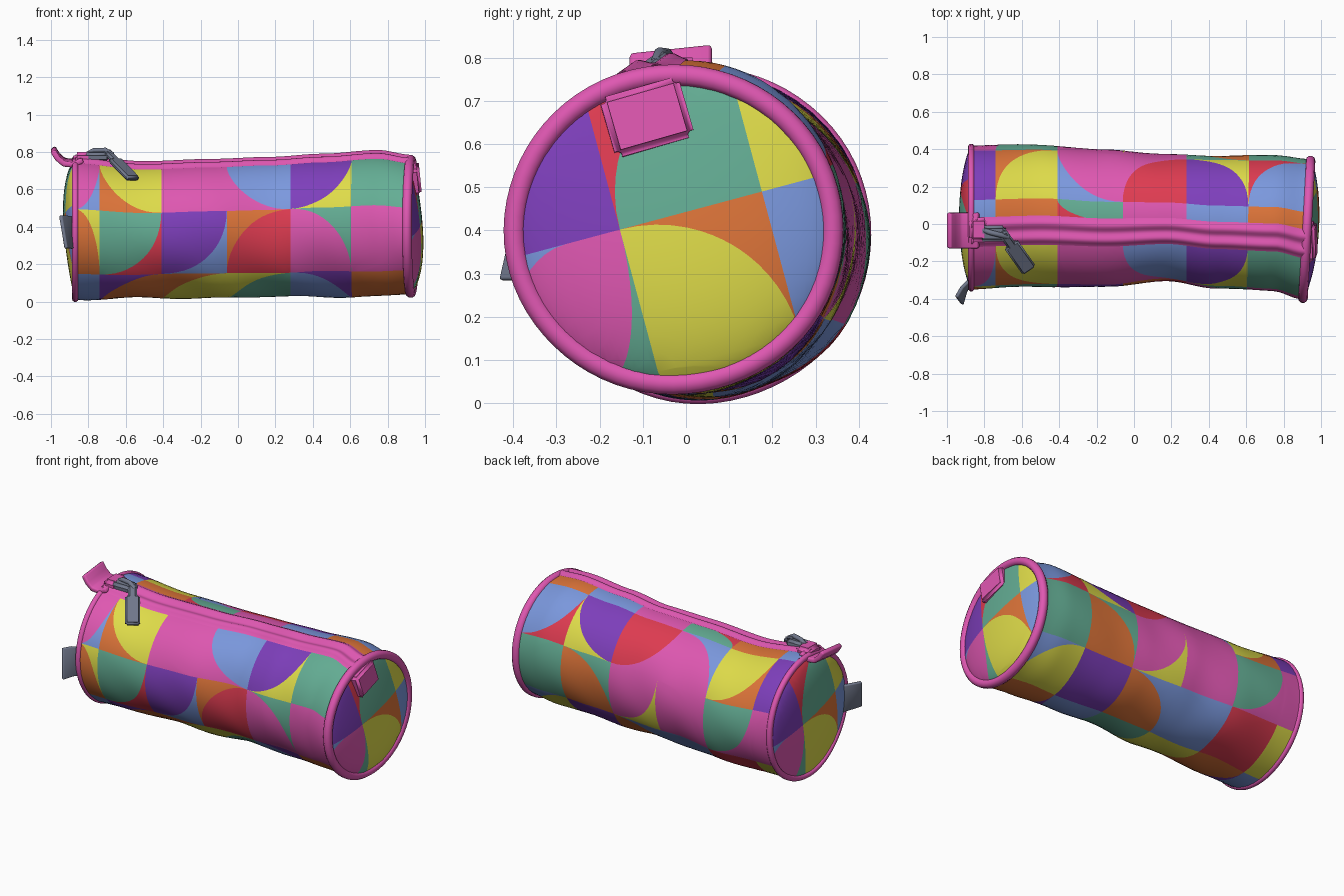
import bpy, bmesh, math
from mathutils import Vector

if "Cube" in bpy.data.objects:
    bpy.data.objects.remove(bpy.data.objects["Cube"], do_unlink=True)

# ---- flat colours, keyed by a letter ----
PALETTE = {
    "m": ("pink", "de58b0"), "y": ("yellow", "dedb4b"), "g": ("green", "64ac93"),
    "b": ("blue", "7a97dd"), "p": ("purple", "7d41ba"), "r": ("red", "de3e52"),
    "o": ("orange", "dd743c"), "k": ("grey", "70778a"),
}
KEYS = list(PALETTE)
MATS = {}
for key, (title, code) in PALETTE.items():
    rgb = [(c / 255) ** 2.2 for c in bytes.fromhex(code)]
    mat = bpy.data.materials.new(title)
    mat.use_nodes = True
    mat.diffuse_color = (*rgb, 1)
    bsdf = next(n for n in mat.node_tree.nodes if n.type == "BSDF_PRINCIPLED")
    bsdf.inputs["Base Color"].default_value = (*rgb, 1)
    bsdf.inputs["Roughness"].default_value = 0.8
    MATS[key] = mat


# ---- helpers ----
def select(obj):
    bpy.ops.object.select_all(action="DESELECT")
    obj.select_set(True)
    bpy.context.view_layer.objects.active = obj


def finish(name, bm, keys):
    bmesh.ops.remove_doubles(bm, verts=bm.verts, dist=0.0004)
    bmesh.ops.recalc_face_normals(bm, faces=bm.faces)
    mesh = bpy.data.meshes.new(name)
    bm.to_mesh(mesh)
    bm.free()
    obj = bpy.data.objects.new(name, mesh)
    bpy.context.collection.objects.link(obj)
    for key in keys:
        mesh.materials.append(MATS[key])
    select(obj)
    bpy.ops.object.shade_smooth_by_angle(angle=math.radians(50))
    return obj


def grid(bm, rows, index=0):
    """Skin a list of equally long point rows."""
    verts = [[bm.verts.new(p) for p in row] for row in rows]
    for a, b in zip(verts, verts[1:]):
        for i in range(len(a) - 1):
            bm.faces.new((a[i], a[i + 1], b[i + 1], b[i])).material_index = index


def patch(bm, u0, u1, v0, v1, cell, place, n=8):
    """One fabric square: ground colour, quarter disc colour, disc corner.
    Corners: q = low u low v, e = high u low v, z = low u high v, c = both high."""
    ground, disc, corner = cell
    flip_u, flip_v = corner in "ec", corner in "zc"

    def at(a, b):
        a = 1 - a if flip_u else a
        b = 1 - b if flip_v else b
        return place(u0 + (u1 - u0) * a, v0 + (v1 - v0) * b)

    # rim points run along the two far edges of the square
    rim = [(1, k / n) for k in range(n + 1)] + [(k / n, 1) for k in range(n - 1, -1, -1)]
    arc = [(a / math.hypot(a, b), b / math.hypot(a, b)) for a, b in rim]
    inner = [[at(a * j / n, b * j / n) for a, b in arc] for j in range(n + 1)]
    outer = [[at(a + (c - a) * j / 3, b + (d - b) * j / 3)
              for (a, b), (c, d) in zip(arc, rim)] for j in range(4)]
    grid(bm, inner, KEYS.index(disc))
    grid(bm, outer, KEYS.index(ground))


# x, centre y, radius y, centre z, radius z along the bag
STATIONS = [(-0.9, 0.035, 0.385, 0.39, 0.38), (-0.5, 0.045, 0.38, 0.375, 0.358),
            (-0.15, 0.03, 0.367, 0.383, 0.362), (0.17, 0.033, 0.34, 0.39, 0.366),
            (0.45, 0.012, 0.355, 0.4, 0.373), (0.75, 0.003, 0.363, 0.41, 0.383),
            (0.93, -0.028, 0.376, 0.402, 0.365)]


def section(x):
    for a, b in zip(STATIONS, STATIONS[1:]):
        if x <= b[0] or b is STATIONS[-1]:
            t = min(max((x - a[0]) / (b[0] - a[0]), 0), 1)
            t = t * t * (3 - 2 * t)
            return [p + (q - p) * t for p, q in zip(a[1:], b[1:])]


def surface(x, degrees, lift=0.0):
    """Point on the soft body; the angle runs from the top towards the front."""
    t = math.radians(degrees)
    cy, ry, cz, rz = section(x)
    soft = max(0, 1 - abs(x) ** 4) * (1 - math.cos(t)) / 2
    lift += soft * 0.004 * (math.sin(9 * x + 3 * t) + math.sin(5 * t - 14 * x))
    y = cy - (ry + lift) * math.sin(t)
    z = cz + (rz + lift) * math.cos(t)
    return Vector((x + 0.07 * y * max(0, x) ** 3, y, z))


def box(name, loc, size, rotation, key, bevel=0.01):
    bm = bmesh.new()
    bmesh.ops.create_cube(bm, size=1)
    bmesh.ops.scale(bm, vec=size, verts=bm.verts)
    bmesh.ops.bevel(bm, geom=bm.edges[:], offset=bevel, segments=3, affect="EDGES")
    obj = finish(name, bm, key)
    obj.location = loc
    obj.rotation_euler = rotation


def sheet(name, edge_a, edge_b, thickness, key):
    """Bent strip of webbing between two edges."""
    bm = bmesh.new()
    grid(bm, [edge_a, edge_b])
    obj = finish(name, bm, key)
    solid = obj.modifiers.new("thickness", "SOLIDIFY")
    solid.thickness, solid.offset = thickness, 0
    bev = obj.modifiers.new("soft_edges", "BEVEL")
    bev.width, bev.segments = thickness * 0.3, 2


def tube(name, points, radius, key, closed=False):
    curve = bpy.data.curves.new(name, "CURVE")
    curve.dimensions, curve.bevel_depth, curve.bevel_resolution = "3D", radius, 3
    spline = curve.splines.new("POLY")
    spline.points.add(len(points) - 1)
    for point, co in zip(spline.points, points):
        point.co = (*co, 1)
    spline.use_cyclic_u = closed
    spline.use_smooth = True
    curve.materials.append(MATS[key])
    obj = bpy.data.objects.new(name, curve)
    bpy.context.collection.objects.link(obj)
    select(obj)
    bpy.ops.object.convert(target="MESH")


# ---- patchwork body: rows go from the zip down the front and up the back ----
COLUMNS = [-0.87, -0.74, -0.41, -0.06, 0.28, 0.61, 0.93]
ANGLES = [22, 74, 130, 185, 238, 292, 346, 363]
ROWS = ["bmq oye mme mbe ypq ggq", "yoz rgq bpq orc gmz mmq", "bbq poc oyc ygc pbz ooq",
        "yyq rrq bbe boe ppq byq", "mmq mgc mme ymc goe ggq", "ppq oyc bme mrc ypz rbc",
        "bbq ooq rge mmq bbq ooq"]
bm = bmesh.new()
for r, row in enumerate(ROWS):
    for c, cell in enumerate(row.split()):
        patch(bm, COLUMNS[c], COLUMNS[c + 1], ANGLES[r], ANGLES[r + 1], cell, surface)
finish("patchwork_body", bm, KEYS)

# ---- bulging patchwork ends with piping round the rim ----
CAP_COLUMNS = [-0.34, -0.13, 0, 0.34, 0.68]
CAP_ROWS = ["ppq ppq rge oyq", "bme gmz oyq bbq", "mmq ggq yyq yyq"]
for name, x_end, side, piping in (("left_end", 0.925, 1, 0.026), ("right_end", -0.87, -1, 0.018)):
    cy, ry, cz, rz = section(x_end)
    turn = math.radians(15)

    def reach(y, z):
        return math.hypot(y / ry, z / rz) / 0.975

    def dome(u, v):
        y = side * (u * math.cos(turn) - v * math.sin(turn) - 0.125)
        z = u * math.sin(turn) + v * math.cos(turn)
        far = max(reach(y, z), 1)
        y, z = y / far, z / far
        swell = 0.06 * max(0, 1 - reach(y, z) ** 2) ** 0.7 * (1 - side * 0.45 * z / rz)
        y += cy
        return Vector((x_end + side * (swell + 0.002) + 0.07 * y * max(0, x_end) ** 3, y, cz + z))

    bm = bmesh.new()
    for j, row in enumerate(CAP_ROWS):
        for i, cell in enumerate(row.split()):
            patch(bm, CAP_COLUMNS[i], CAP_COLUMNS[i + 1], -0.34 * j, 0.34 - 0.34 * j, cell, dome)
    # drop the slivers that were squeezed onto the rim
    slivers = [f for f in bm.faces
               if all(reach(v.co.y - cy, v.co.z - cz) > 0.999 for v in f.verts)]
    bmesh.ops.delete(bm, geom=slivers, context="FACES")
    cap = finish(name, bm, KEYS)
    if sum(p.normal.x for p in cap.data.polygons) * side < 0:
        cap.data.flip_normals()
    tube(name + "_piping", [surface(x_end, a, -0.008) for a in range(0, 360, 5)], piping, "m", True)

# ---- zip strip: two raised ridges with a groove between ----
bm = bmesh.new()
grid(bm, [[surface(-0.87 + 1.79 * i / 60, 24 - 24 * k / 16,
                   0.004 + 0.016 * math.sin(math.tau * k / 16) ** 2) for k in range(17)]
          for i in range(61)])
finish("zip_strip", bm, "m")

# ---- webbing tabs at the ends of the zip ----
box("zip_end_patch", (0.937, -0.09, 0.66), (0.075, 0.19, 0.145), (math.radians(16), -0.1, 0), "m", 0.015)
box("zip_start_patch", (-0.83, -0.03, 0.77), (0.1, 0.13, 0.06), (0, 0, 0), "m", 0.02)
LOOP = [(-0.83, 0.775), (-0.88, 0.75), (-0.93, 0.755), (-0.965, 0.785), (-0.99, 0.825)]
sheet("webbing_loop", [(x, -0.13, z - 0.02) for x, z in LOOP],
      [(x, 0.06, z) for x, z in LOOP], 0.03, "m")

# ---- grey side label ----
sheet("side_label",
      [(-0.87, -0.29, 0.45), (-0.92, -0.34, 0.46), (-0.95, -0.39, 0.46)],
      [(-0.87, -0.3, 0.28), (-0.9, -0.36, 0.285), (-0.92, -0.43, 0.285)], 0.02, "k")

# ---- zip slider and hanging pull ----
box("zip_slider", (-0.755, -0.05, 0.775), (0.14, 0.085, 0.05), (0.1, 0, 0), "k", 0.015)
tube("slider_bridge", [(-0.81, -0.03, 0.785), (-0.77, -0.045, 0.808), (-0.71, -0.06, 0.81),
                       (-0.67, -0.07, 0.785)], 0.014, "k")
start, end = Vector((-0.7, -0.05, 0.8)), Vector((-0.555, -0.255, 0.65))
run = end - start
rotation = run.to_track_quat("X", "Z").to_euler()
box("pull_neck", start + run * 0.17, (0.12, 0.05, 0.03), rotation, "k")
box("pull_tab", start + run * 0.62, (0.2, 0.085, 0.03), rotation, "k")
